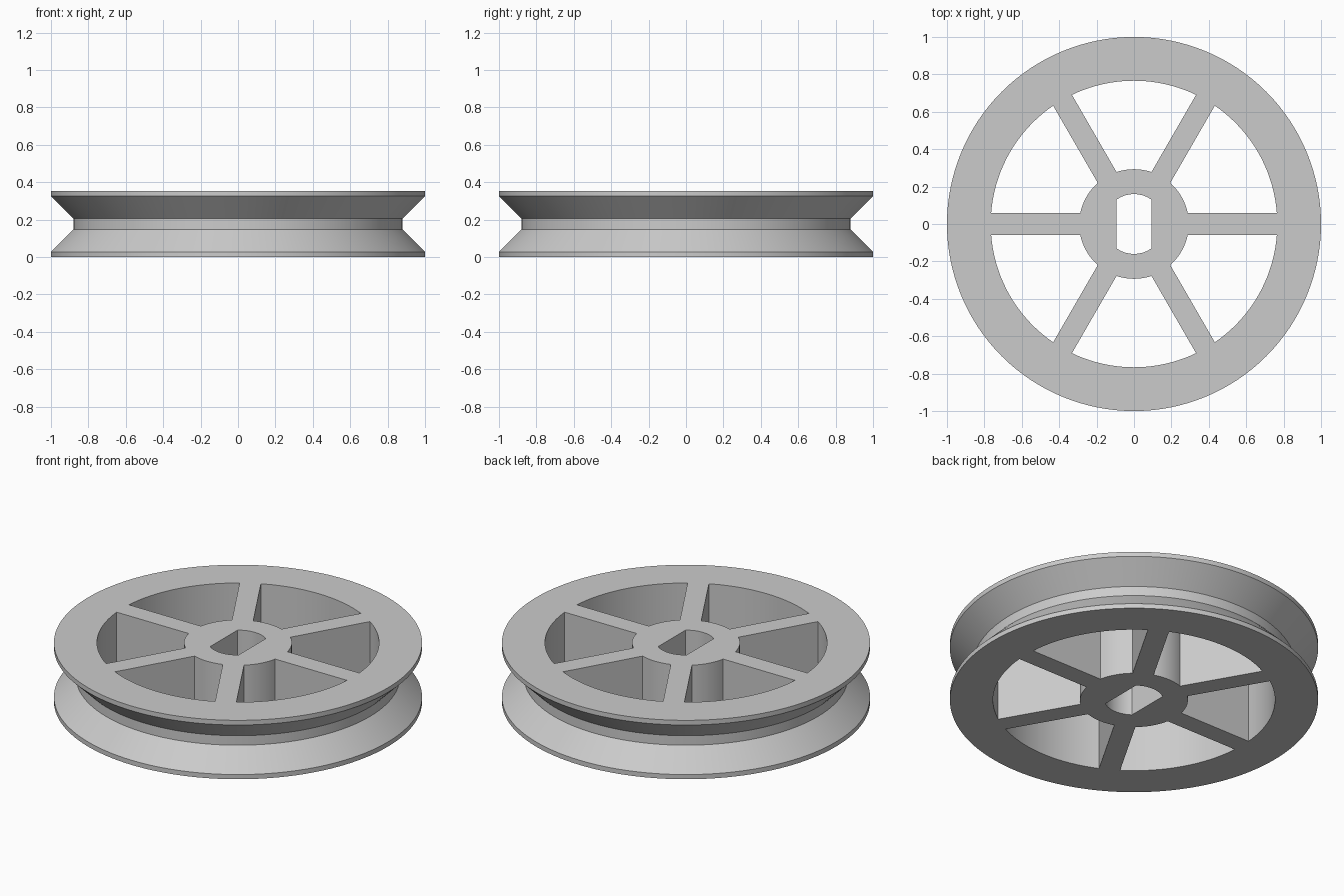
import bpy, bmesh
from math import asin, cos, sin, pi, radians

HEIGHT = 0.353
HUB_R, RIM_INNER_R, SPOKE_HALF = 0.293, 0.766, 0.058
BORE_R, BORE_HALF = 0.16, 0.094
SEGMENTS = 128

cube = bpy.data.objects.get("Cube")
if cube:
    bpy.data.objects.remove(cube, do_unlink=True)

grey = bpy.data.materials.new("plain grey")
grey.use_nodes = True
colour = (0.6, 0.6, 0.6, 1)
grey.diffuse_color = colour
grey.node_tree.nodes["Principled BSDF"].inputs["Base Color"].default_value = colour


def make_object(name, bm):
    bmesh.ops.recalc_face_normals(bm, faces=bm.faces)
    mesh = bpy.data.meshes.new(name)
    bm.to_mesh(mesh)
    bm.free()
    mesh.materials.append(grey)
    obj = bpy.data.objects.new(name, mesh)
    bpy.context.collection.objects.link(obj)
    return obj


def arc(radius, start, end, steps):
    angles = [start + (end - start) * i / steps for i in range(steps + 1)]
    return [(radius * cos(a), radius * sin(a)) for a in angles]


def add_prism(bm, outline):
    """Extrude a flat outline right through the wheel."""
    face = bm.faces.new([bm.verts.new((x, y, -0.1)) for x, y in outline])
    result = bmesh.ops.extrude_face_region(bm, geom=[face])
    verts = [g for g in result["geom"] if isinstance(g, bmesh.types.BMVert)]
    bmesh.ops.translate(bm, verts=verts, vec=(0, 0, HEIGHT + 0.2))


# Grooved wheel body, turned from its edge profile
profile = [(1, 0), (1, 0.028), (0.88, 0.148),
           (0.88, HEIGHT - 0.148), (1, HEIGHT - 0.028), (1, HEIGHT)]
bm = bmesh.new()
rings = []
for r, z in profile:
    rings.append([bm.verts.new((r * cos(2 * pi * i / SEGMENTS),
                                r * sin(2 * pi * i / SEGMENTS), z))
                  for i in range(SEGMENTS)])
for low, high in zip(rings, rings[1:]):
    for i in range(SEGMENTS):
        j = (i + 1) % SEGMENTS
        bm.faces.new((low[i], low[j], high[j], high[i]))
bm.faces.new(rings[0])
bm.faces.new(rings[-1])
wheel = make_object("pulley_wheel", bm)

# Six windows, leaving parallel-sided spokes between hub and rim
bm = bmesh.new()
inner = asin(SPOKE_HALF / HUB_R)
outer = asin(SPOKE_HALF / RIM_INNER_R)
for k in range(6):
    a, b = radians(60 * k), radians(60 * (k + 1))
    add_prism(bm, arc(RIM_INNER_R, a + outer, b - outer, 20)
              + arc(HUB_R, b - inner, a + inner, 10))

# Shaft hole: a circle with two flats
flat = asin(BORE_HALF / BORE_R)
add_prism(bm, arc(BORE_R, pi / 2 - flat, pi / 2 + flat, 14)
          + arc(BORE_R, 3 * pi / 2 - flat, 3 * pi / 2 + flat, 14))
cutter = make_object("opening_cutter", bm)
cutter.hide_render = True

# Cut the openings and discard the cutter
bpy.ops.object.select_all(action="DESELECT")
wheel.select_set(True)
bpy.context.view_layer.objects.active = wheel
cut = wheel.modifiers.new("openings", "BOOLEAN")
cut.operation = "DIFFERENCE"
cut.solver = "EXACT"
cut.object = cutter
bpy.ops.object.modifier_apply(modifier=cut.name)
bpy.data.objects.remove(cutter, do_unlink=True)

bpy.ops.object.shade_smooth_by_angle(angle=radians(25))
